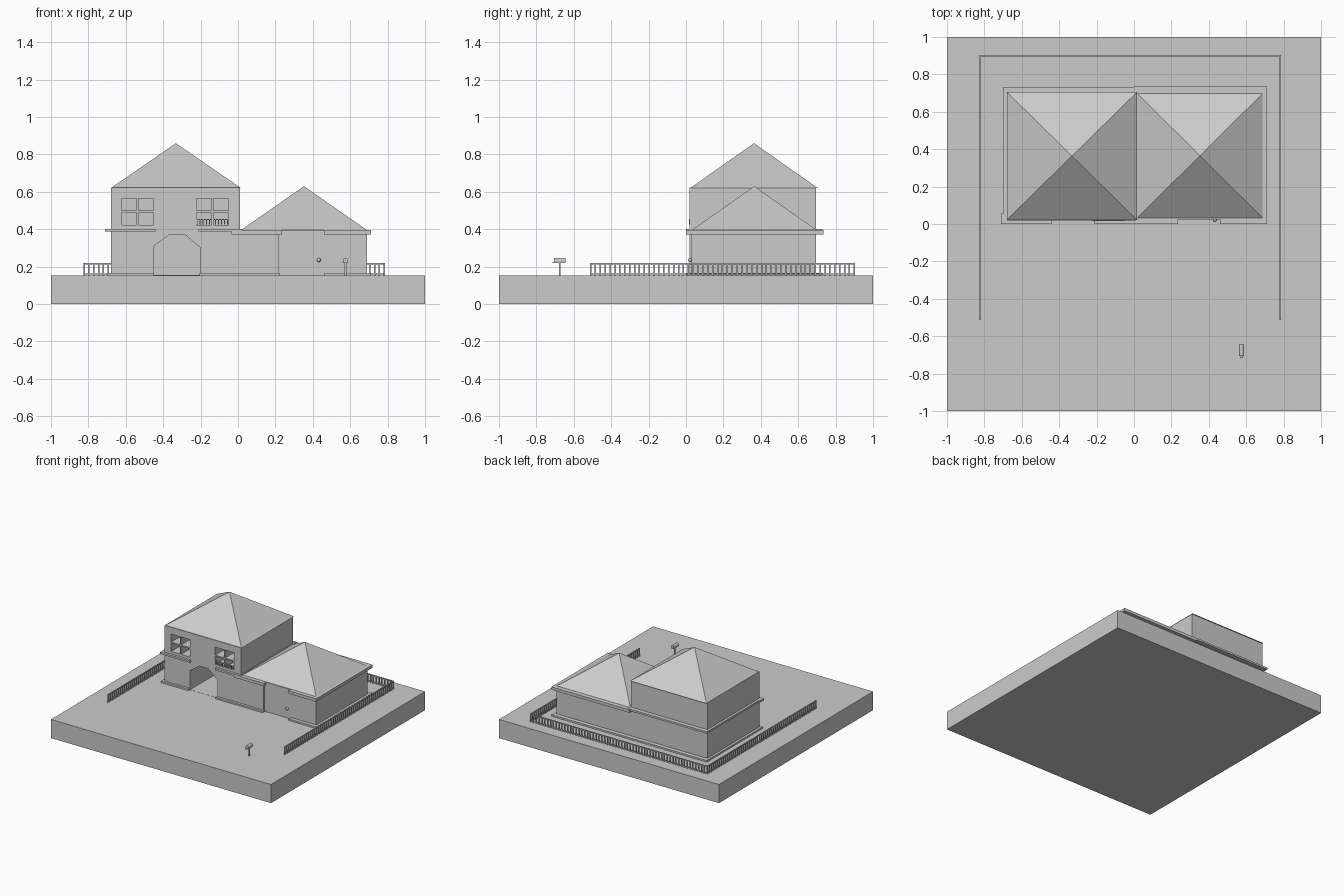
import bpy, bmesh, math
from mathutils import Vector

if "Cube" in bpy.data.objects:
    bpy.data.objects.remove(bpy.data.objects["Cube"])


def make_object(name, bm):
    bmesh.ops.recalc_face_normals(bm, faces=bm.faces)
    mesh = bpy.data.meshes.new(name)
    bm.to_mesh(mesh)
    bm.free()
    ob = bpy.data.objects.new(name, mesh)
    bpy.context.collection.objects.link(ob)
    return ob


def add_box(bm, x0, x1, y0, y1, z0, z1):
    vs = bmesh.ops.create_cube(bm, size=1)["verts"]
    for v in vs:
        v.co = Vector((x0 if v.co.x < 0 else x1, y0 if v.co.y < 0 else y1, z0 if v.co.z < 0 else z1))


def box(name, *dims):
    bm = bmesh.new()
    add_box(bm, *dims)
    return make_object(name, bm)


def prism(name, pts, a, b, axis="z"):
    """Extrude a 2D outline: axis z takes (x, y) points, axis y takes (x, z) points."""
    bm = bmesh.new()
    co = [(p, q, a) if axis == "z" else (p, a, q) for p, q in pts]
    face = bm.faces.new([bm.verts.new(c) for c in co])
    ext = bmesh.ops.extrude_face_region(bm, geom=[face])["geom"]
    shift = Vector((0, 0, b - a)) if axis == "z" else Vector((0, b - a, 0))
    bmesh.ops.translate(bm, verts=[g for g in ext if isinstance(g, bmesh.types.BMVert)], vec=shift)
    return make_object(name, bm)


def hip_roof(name, x0, x1, y0, y1, z0, z1):
    bm = bmesh.new()
    base = [bm.verts.new(c) for c in ((x0, y0, z0), (x1, y0, z0), (x1, y1, z0), (x0, y1, z0))]
    tip = bm.verts.new(((x0 + x1) / 2, (y0 + y1) / 2, z1))
    bm.faces.new(base[::-1])
    for i in range(4):
        bm.faces.new((base[i], base[(i + 1) % 4], tip))
    return make_object(name, bm)


def cut(target, cutter):
    mod = target.modifiers.new("cut", "BOOLEAN")
    mod.operation = "DIFFERENCE"
    mod.solver = "EXACT"
    mod.object = cutter
    bpy.context.view_layer.objects.active = target
    bpy.ops.object.modifier_apply(modifier=mod.name)
    bpy.data.objects.remove(cutter)


G = 0.153  # ground level

# Ground block
box("ground_block", -1, 1, -1, 1, 0, G)

# Ground floor with the arched passage
lower = box("left_ground_floor", -0.68, 0.22, 0.02, 0.695, G - 0.01, 0.385)
arch = [(-0.45, 0.1), (-0.20, 0.1), (-0.20, 0.30), (-0.285, 0.372), (-0.365, 0.372), (-0.45, 0.31)]
cut(lower, prism("passage_cutter", arch, -0.1, 0.42, "y"))
# floor of the passage
box("passage_floor", -0.45, -0.20, 0.02, 0.42, G - 0.01, G + 0.001)
box("right_ground_floor", 0.21, 0.69, 0.03, 0.695, G - 0.01, 0.385)

# Upper storey with two four-pane windows
upper = box("upper_storey", -0.68, 0.012, 0.02, 0.695, 0.38, 0.622)
bm = bmesh.new()
for wx in (-0.622, -0.222):
    for px in (0, 0.09):
        for z0, z1 in ((0.423, 0.49), (0.5, 0.565)):
            add_box(bm, wx + px, wx + px + 0.08, -0.1, 0.12, z0, z1)
cut(upper, make_object("window_cutter", bm))

# Little railing in the right window
bm = bmesh.new()
add_box(bm, -0.222, -0.052, 0.015, 0.023, 0.45, 0.456)
for i in range(11):
    x = -0.218 + i * 0.0162
    add_box(bm, x - 0.003, x + 0.003, 0.016, 0.022, 0.424, 0.452)
make_object("window_railing", bm)

# Roofs
hip_roof("left_roof", -0.68, 0.016, 0.022, 0.705, 0.62, 0.86)
hip_roof("right_roof", 0.015, 0.69, 0.03, 0.70, 0.395, 0.63)

# Eave ledges and plinth strips, notched at passage and door
left_eave = [(-0.71, 0), (-0.44, 0), (-0.44, 0.03), (-0.21, 0.03), (-0.21, 0),
             (0.02, 0), (0.02, 0.73), (-0.70, 0.73), (-0.70, 0.055), (-0.71, 0.055)]
prism("left_eave", left_eave, 0.387, 0.402)
right_eave = [(-0.035, 0), (0.235, 0), (0.235, 0.025), (0.46, 0.025), (0.46, 0),
              (0.71, 0), (0.71, 0.735), (-0.0, 0.735), (-0.035, 0.3)]
prism("right_eave", right_eave, 0.373, 0.397)
bm = bmesh.new()
for strip in ((-0.70, -0.45, 0, 0.03), (-0.205, 0.225, 0, 0.03), (0.46, 0.71, 0, 0.04),
              (-0.70, -0.67, 0, 0.73), (0.68, 0.71, 0, 0.73), (-0.70, 0.71, 0.69, 0.73)):
    add_box(bm, *strip, G - 0.005, 0.166)
make_object("plinth", bm)

# Door knob
bpy.ops.mesh.primitive_uv_sphere_add(segments=12, ring_count=8, radius=0.011, location=(0.432, 0.021, 0.235))
bpy.context.object.name = "door_knob"
bpy.ops.object.shade_smooth_by_angle()


# Picket fence on three sides
def fence(name, a, b):
    bm = bmesh.new()
    a, b = Vector(a), Vector(b)
    n = round((b - a).length / 0.026)
    w = 0.004
    for i in range(n + 1):
        p = a.lerp(b, i / n)
        add_box(bm, p.x - w, p.x + w, p.y - w, p.y + w, G - 0.005, 0.217)
    add_box(bm, a.x - w, b.x + w, a.y - w, b.y + w, 0.212, 0.22)
    add_box(bm, a.x - w, b.x + w, a.y - w, b.y + w, 0.159, 0.164)
    make_object(name, bm)


fence("left_fence", (-0.823, -0.51), (-0.823, 0.90))
fence("right_fence", (0.782, -0.51), (0.782, 0.90))
fence("back_fence", (-0.823, 0.90), (0.782, 0.90))

# Mailbox with a rounded top
box("mailbox_post", 0.57, 0.58, -0.68, -0.67, G - 0.005, 0.225)
prof = [(0.562, 0.22), (0.588, 0.22)]
prof += [(0.575 + 0.013 * math.cos(math.pi * i / 8), 0.234 + 0.013 * math.sin(math.pi * i / 8)) for i in range(9)]
prism("mailbox", prof, -0.705, -0.643, "y")
box("mailbox_door", 0.567, 0.583, -0.716, -0.70, 0.219, 0.223)
